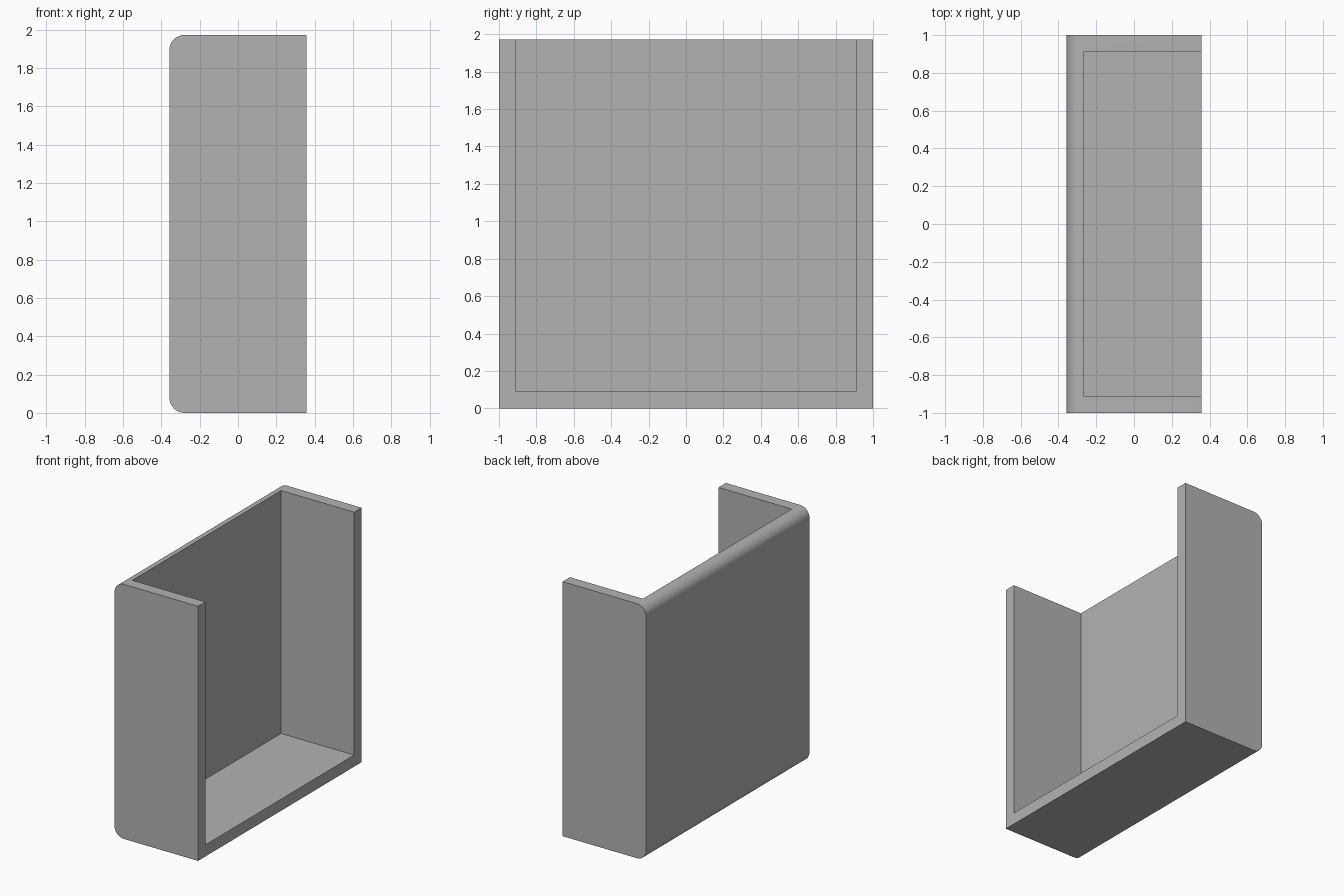
import bpy
import bmesh
import math
from mathutils import Matrix, Vector

if "Cube" in bpy.data.objects:
    bpy.data.objects.remove(bpy.data.objects["Cube"], do_unlink=True)

HALF_X, HALF_Y, HEIGHT = 0.358, 1.0, 1.972
WALL, RADIUS = 0.09, 0.08

grey = bpy.data.materials.new("plain_grey")
grey.use_nodes = True
colour = (0.45, 0.45, 0.45, 1)
grey.diffuse_color = colour
grey.node_tree.nodes["Principled BSDF"].inputs["Base Color"].default_value = colour


def box(name, low, high, round_back=False):
    """Box between two corners; optionally round its two long -x edges."""
    low, high = Vector(low), Vector(high)
    bm = bmesh.new()
    bmesh.ops.create_cube(bm, size=1, matrix=Matrix.Translation((low + high) / 2)
                          @ Matrix.Diagonal((*(high - low), 1)))
    if round_back:
        edges = [e for e in bm.edges
                 if all(abs(v.co.x - low.x) < 1e-4 for v in e.verts)
                 and abs(e.verts[0].co.y - e.verts[1].co.y) > 0.1]
        bmesh.ops.bevel(bm, geom=edges, offset=RADIUS, segments=10,
                        profile=0.5, affect='EDGES')
    mesh = bpy.data.meshes.new(name)
    bm.to_mesh(mesh)
    bm.free()
    mesh.materials.append(grey)
    obj = bpy.data.objects.new(name, mesh)
    bpy.context.collection.objects.link(obj)
    return obj


# Outer body with rounded back edges
tray = box("open_tray", (-HALF_X, -HALF_Y, 0), (HALF_X, HALF_Y, HEIGHT), True)

# Cavity, open at the top and at +x
cavity = box("cavity_cutter", (-HALF_X + WALL, -HALF_Y + WALL, WALL),
             (HALF_X + 1, HALF_Y - WALL, HEIGHT + 1))
cavity.hide_render = True

cut = tray.modifiers.new("cavity", 'BOOLEAN')
cut.operation = 'DIFFERENCE'
cut.solver = 'EXACT'
cut.object = cavity

bpy.ops.object.select_all(action='DESELECT')
tray.select_set(True)
bpy.context.view_layer.objects.active = tray
bpy.ops.object.modifier_apply(modifier=cut.name)
bpy.data.objects.remove(cavity, do_unlink=True)
bpy.ops.object.shade_smooth_by_angle(angle=math.radians(30))
